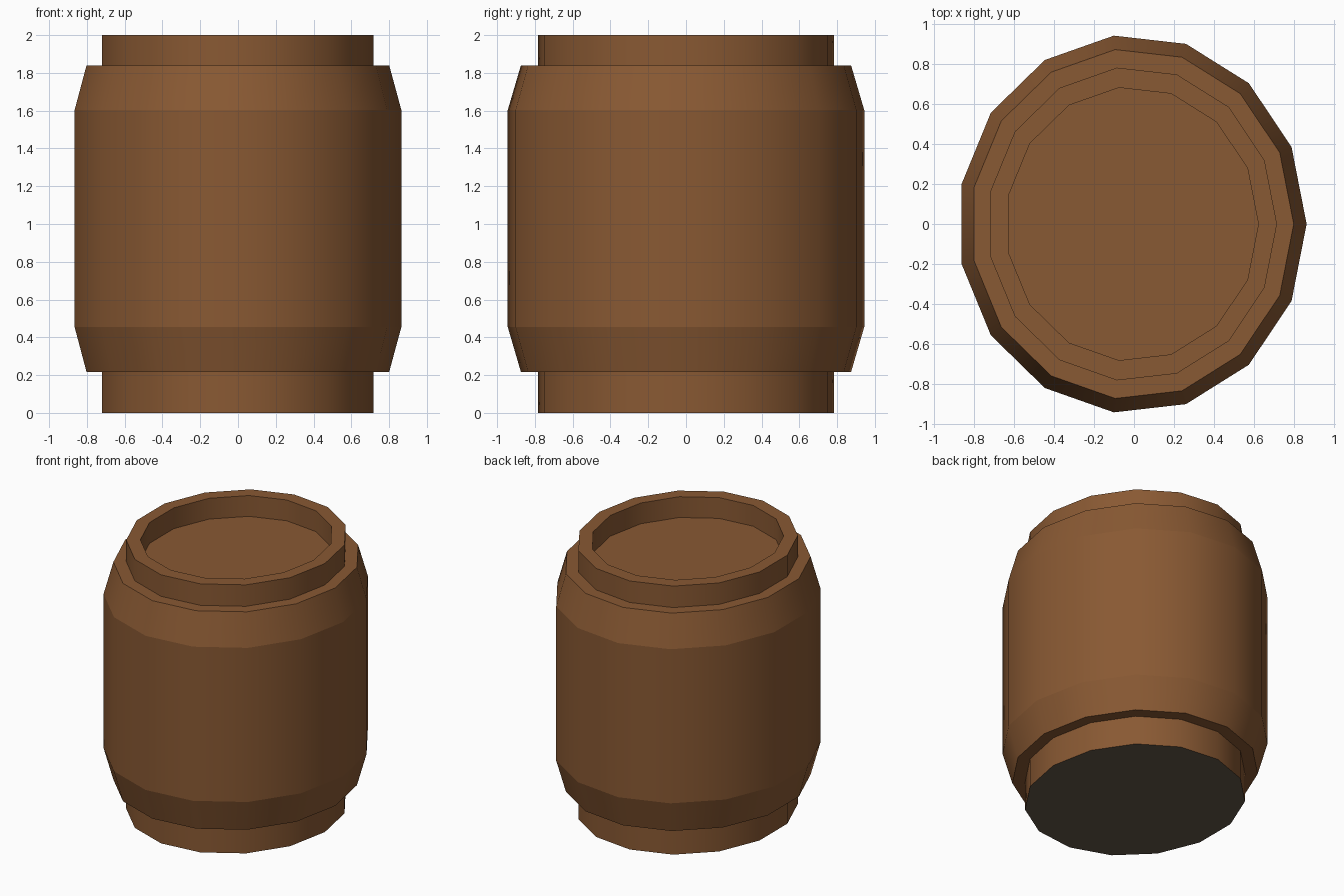
import bpy, bmesh, math

if "Cube" in bpy.data.objects:
    bpy.data.objects.remove(bpy.data.objects["Cube"])

SIDES = 15
DEPTH_RATIO = 1.085   # oval: deeper than wide
OFFSET_X = -0.0096    # keeps the odd-sided oval centred


def material(name, color):
    m = bpy.data.materials.new(name)
    m.diffuse_color = (*color, 1.0)
    m.use_nodes = True
    m.node_tree.nodes["Principled BSDF"].inputs["Base Color"].default_value = m.diffuse_color
    return m


wood = material("brown wood", (0.25, 0.10, 0.033))
dark = material("dark base", (0.125, 0.095, 0.066))

# Profile from the bottom edge up to the sunken lid: (x radius, height)
profile = [
    (0.726, 0.0), (0.726, 0.217),      # foot
    (0.81, 0.217), (0.8746, 0.455),    # lower taper
    (0.8746, 1.603), (0.81, 1.84),     # wall and shoulder
    (0.726, 1.84), (0.726, 2.0),       # rim
    (0.633, 2.0), (0.633, 1.845),      # inside of rim
]

bm = bmesh.new()
rings = []
for r, z in profile:
    ring = []
    for i in range(SIDES):
        a = 2 * math.pi * i / SIDES
        ring.append(bm.verts.new((r * math.cos(a) + OFFSET_X,
                                  r * DEPTH_RATIO * math.sin(a), z)))
    rings.append(ring)

# Side bands, smooth around the barrel
for low, high in zip(rings, rings[1:]):
    for i in range(SIDES):
        j = (i + 1) % SIDES
        bm.faces.new((low[i], low[j], high[j], high[i])).smooth = True

# Sunken lid and dark underside
bm.faces.new(rings[-1])
bottom = bm.faces.new(rings[0][::-1])
bottom.material_index = 1

# Every horizontal ring is a crisp edge
for e in bm.edges:
    if abs(e.verts[0].co.z - e.verts[1].co.z) < 1e-5:
        e.smooth = False

bm.normal_update()
mesh = bpy.data.meshes.new("barrel")
bm.to_mesh(mesh)
bm.free()
mesh.materials.append(wood)
mesh.materials.append(dark)
barrel = bpy.data.objects.new("barrel", mesh)
bpy.context.collection.objects.link(barrel)
